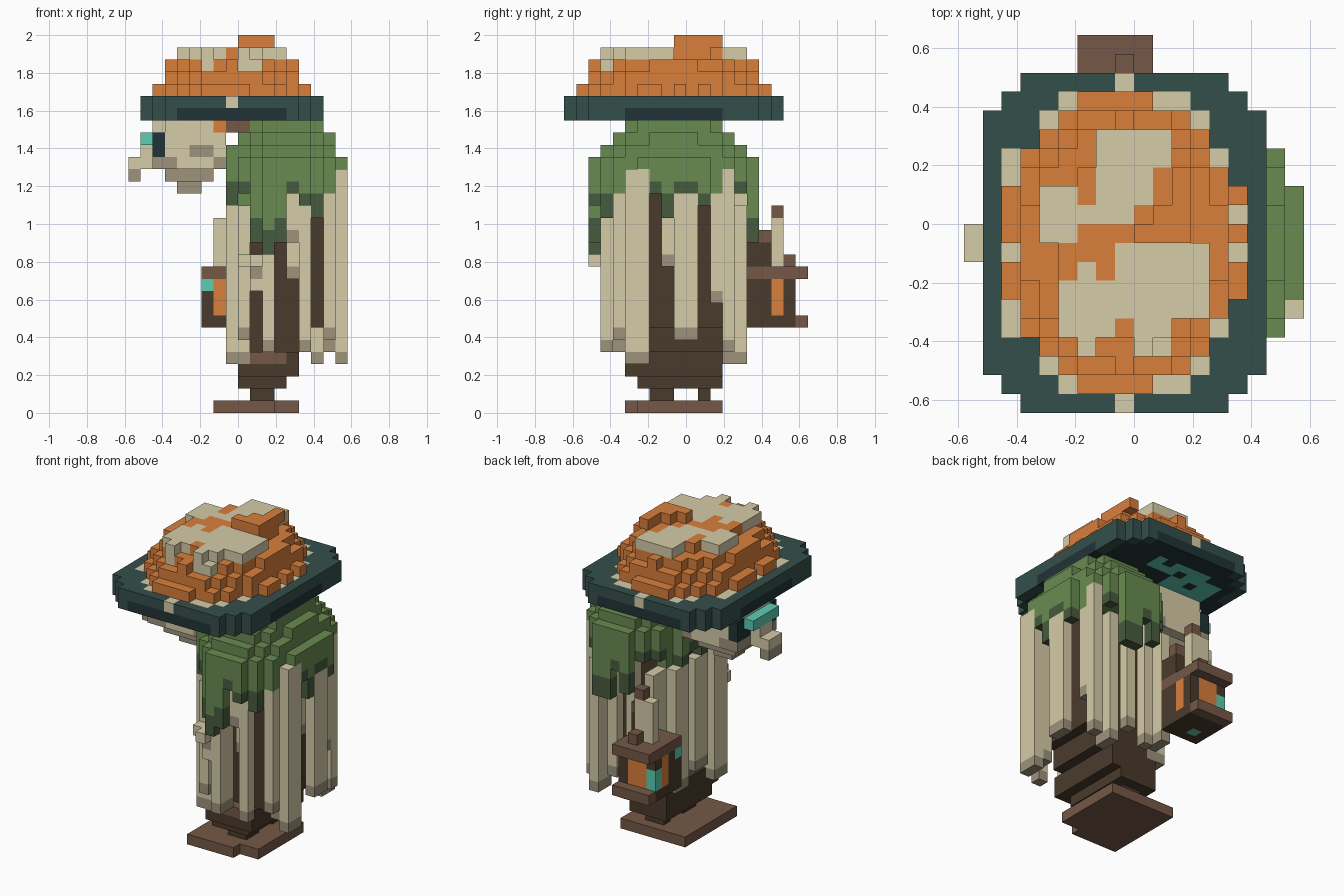
import bpy
import bmesh
from mathutils import Vector

if "Cube" in bpy.data.objects:
    bpy.data.objects.remove(bpy.data.objects["Cube"])

UNIT = 2 / 31
PALETTE = {
    "bone": "d6cca8", "bone_tip": "9d937c", "orange": "da7f3b", "brim_teal": "344f4b",
    "deep_teal": "203436", "glow_teal": "5dcdb3", "plank_brown": "755847",
    "bark": "4a3a2b", "moss": "698b51", "dark_moss": "465b3e",
}


def linear(c):
    return c / 12.92 if c <= 0.04045 else ((c + 0.055) / 1.055) ** 2.4


def make_material(name, code):
    rgb = [linear(int(code[i:i + 2], 16) / 255) for i in (0, 2, 4)]
    m = bpy.data.materials.new(name)
    m.use_nodes = True
    m.diffuse_color = (*rgb, 1)
    m.node_tree.nodes["Principled BSDF"].inputs["Base Color"].default_value = (*rgb, 1)
    return m


MATS = {n: make_material(n, c) for n, c in PALETTE.items()}


def box(cells, colour, x, y, z):
    """Fill a block of cells; each range is (start, end)."""
    for i in range(*x):
        for j in range(*y):
            for k in range(*z):
                cells[i, j, k] = colour


def oval(cx, cy, rx, ry):
    """Cells of one layer whose centres lie in an ellipse."""
    return [(i, j) for i in range(-12, 12) for j in range(-12, 12)
            if ((i + .5 - cx) / rx) ** 2 + ((j + .5 - cy) / ry) ** 2 <= 1]


def build(name, cells):
    """Skin the cells with the faces that have no neighbour."""
    bm = bmesh.new()
    verts = {}
    used = sorted(set(cells.values()))
    for cell, colour in cells.items():
        for axis in range(3):
            for side in (0, 1):
                near = list(cell)
                near[axis] += 2 * side - 1
                if tuple(near) in cells:
                    continue
                ring = []
                for u, v in ((0, 0), (1, 0), (1, 1), (0, 1)):
                    p = list(cell)
                    p[axis] += side
                    p[(axis + 1) % 3] += u
                    p[(axis + 2) % 3] += v
                    p = tuple(p)
                    if p not in verts:
                        verts[p] = bm.verts.new(Vector(p) * UNIT)
                    ring.append(verts[p])
                face = bm.faces.new(ring if side else ring[::-1])
                face.material_index = used.index(colour)
    mesh = bpy.data.meshes.new(name)
    bm.to_mesh(mesh)
    bm.free()
    for colour in used:
        mesh.materials.append(MATS[colour])
    bpy.context.collection.objects.link(bpy.data.objects.new(name, mesh))


# Hat brim: two octagonal layers, dark below with glowing patches
brim = {}
for i in range(-8, 7):
    for j in range(-10, 8):
        dx, dy = abs(i + 1), abs(j + 1.5)
        if dx + dy > 14:
            continue
        inner = dx < 7 and dy < 8 and dx + dy < 13
        brim[i, j, 25] = "brim_teal"
        brim[i, j, 24] = "deep_teal" if inner or (dx < 5 and dy > 8) or (dy < 4 and dx > 6) else "brim_teal"
box(brim, "glow_teal", (-6, -1), (2, 5), (24, 25))
box(brim, "glow_teal", (-4, 2), (4, 6), (24, 25))
for i, j in ((-4, 3), (-2, 4), (0, 5)):
    brim[i, j, 24] = "deep_teal"
SPOTS = ((-1, 7), (-1, -10), (-4, 6), (1, 6), (2, 6), (-5, 5), (3, 5), (-7, 2), (-7, 3), (4, 3), (5, 0),
         (5, -2), (-7, -2), (-7, -5), (-7, -6), (4, -6), (-5, -8), (3, -8), (-4, -9), (1, -9), (2, -9))
for i, j in SPOTS:
    brim[i, j, 25] = "bone"
build("hat_brim", brim)

# Hat crown: shrinking ovals, pale patches and a raised knob
crown = {}
for k, rx, ry in ((26, 6.5, 8), (27, 6, 7.3), (28, 5.2, 6.6), (29, 3.6, 5)):
    for i, j in oval(-.5, -1, rx, ry):
        if (i, j) not in SPOTS:
            crown[i, j, k] = "orange"
for x, y in (((-2, 2), (3, 5)), ((-2, 1), (1, 3)), ((-5, -3), (-1, 2)), ((-3, 0), (0, 1)),
             ((-1, 4), (-3, -1)), ((-4, 4), (-5, -3)), ((-3, -2), (-3, -2)), ((-4, -1), (-6, -5)),
             ((0, 2), (-6, -5)), ((-3, -2), (-7, -6)), ((0, 1), (-7, -6))):
    box(crown, "bone", x, y, (29, 30))
for x in ((0, 2), (-3, -2)):
    box(crown, "bone", x, (-7, -6), (28, 29))
for x, y in (((0, 1), (-1, 0)), ((1, 3), (-1, 1)), ((2, 3), (1, 3))):
    box(crown, "orange", x, y, (30, 31))
build("hat_crown", crown)

# Hanging strands: pale columns with grey tips
strands = {}
for x, y, low, top in (
        ((-1, 1), (-5, -3), 4, 17), ((-1, 0), (-2, 0), 6, 17), ((-1, 1), (1, 3), 5, 17),
        ((2, 3), (-7, -5), 5, 14), ((0, 1), (-6, -5), 6, 17), ((3, 5), (-7, -6), 14, 18),
        ((5, 6), (-7, -6), 5, 19), ((4, 5), (-6, -5), 11, 18),
        ((7, 8), (-6, -5), 6, 18), ((7, 8), (-5, -3), 5, 17), ((8, 9), (-5, -3), 4, 20),
        ((7, 8), (-2, -1), 12, 17), ((8, 9), (-1, 1), 6, 18), ((7, 8), (2, 3), 9, 18),
        ((7, 8), (3, 4), 5, 20), ((6, 7), (3, 5), 4, 17), ((4, 5), (4, 5), 6, 18),
        ((2, 3), (4, 5), 5, 18), ((0, 1), (3, 5), 6, 17)):
    box(strands, "bone", x, y, (low, top))
    box(strands, "bone_tip", x, y, (low, low + 1))
box(strands, "bone", (1, 2), (-8, -7), (12, 13))
box(strands, "bone_tip", (1, 2), (-7, -6), (11, 12))
box(strands, "bone", (0, 2), (-7, -6), (12, 13))
box(strands, "bone", (1, 2), (-7, -6), (10, 11))
build("hanging_strands", strands)

# Mossy back: dome with a ragged, darker fringe that parts around the strands
moss = {}
for k, rx, ry in ((23, 3.2, 4.1), (22, 4, 5), (21, 4.4, 6.1), (20, 5.1, 7.1), (19, 5.1, 7.1), (18, 5.1, 7.1)):
    for i, j in oval(4, -1, rx, ry):
        moss[i, j, k] = "moss"
box(moss, "moss", (-1, 1), (-5, -1), (18, 22))
core = set(oval(4, -1, 4.1, 6.1))
for i, j in oval(4, -1, 5.1, 7.1):
    low = 18 - (i * 7 + j * 5) % 3 % 2
    if (i, j) not in core:
        box(moss, "moss", (i, i + 1), (j, j + 1), (low, 19))
        moss[i, j, low] = "dark_moss"
for i, j, low in ((1, -7, 14), (2, -8, 13), (3, -8, 14), (6, -7, 16), (7, -6, 16), (8, -2, 16),
                  (7, 2, 16), (5, 5, 14), (4, 5, 14), (2, 5, 15), (0, 2, 15), (-1, -5, 17)):
    box(moss, "moss", (i, i + 1), (j, j + 1), (low, 19))
    box(moss, "dark_moss", (i, i + 1), (j, j + 1), (low, low + 2))
build("moss_back", {c: m for c, m in moss.items() if c not in strands})

# Trunk, roots and feet
trunk = {}
box(trunk, "bark", (1, 7), (-4, 3), (7, 19))
box(trunk, "bark", (1, 6), (-4, 3), (5, 7))
box(trunk, "bark", (0, 5), (-5, 3), (3, 5))
box(trunk, "bark", (0, 4), (-4, 3), (2, 3))
box(trunk, "plank_brown", (0, 4), (-5, -4), (4, 5))
for y in ((-3, -1), (1, 2)):
    box(trunk, "bark", (1, 3), y, (1, 2))
build("trunk", trunk)

base = {}
box(base, "plank_brown", (-2, 5), (-4, 3), (0, 1))
box(base, "plank_brown", (-2, 3), (-5, -4), (0, 1))
build("base_plate", base)

# Head under the brim, facing -x
head = {}
box(head, "bone", (-6, -1), (-4, 2), (20, 24))
box(head, "bone", (-7, -6), (-3, 1), (20, 24))
for x in ((-7, -5), (-2, -1)):
    box(head, "bone_tip", x, (-4, 2), (20, 21))
box(head, "bone_tip", (-6, -2), (-3, 1), (19, 20))
box(head, "bone_tip", (-5, -3), (-2, 0), (18, 19))
box(head, "bone_tip", (-4, -2), (-4, -3), (21, 22))
box(head, "deep_teal", (-7, -6), (-4, 2), (21, 23))
box(head, "glow_teal", (-8, -7), (-3, 1), (22, 23))
box(head, "bone", (-8, -7), (-2, 0), (20, 22))
box(head, "bone", (-9, -8), (-2, 0), (20, 21))
box(head, "bone_tip", (-9, -8), (-2, 0), (19, 20))
box(head, "orange", (-2, -1), (-4, -3), (23, 24))
box(head, "plank_brown", (-1, 2), (-4, 2), (23, 24))
build("head", head)

# Lantern hung from a branch
lantern = {}
box(lantern, "plank_brown", (-3, 1), (6, 10), (11, 12))
box(lantern, "plank_brown", (-3, 1), (6, 10), (7, 8))
box(lantern, "bark", (-3, 1), (5, 9), (7, 11))
box(lantern, "plank_brown", (-3, 1), (5, 6), (11, 12))
box(lantern, "orange", (-3, 1), (7, 8), (8, 11))
box(lantern, "orange", (-2, 0), (5, 9), (8, 11))
box(lantern, "glow_teal", (-3, -2), (5, 6), (10, 11))
box(lantern, "glow_teal", (-3, -2), (8, 9), (8, 10))
box(lantern, "glow_teal", (-2, -1), (6, 7), (7, 8))
build("lantern", lantern)

hanger = {}
box(hanger, "bone", (-2, 0), (7, 8), (12, 16))
box(hanger, "plank_brown", (-1, 0), (7, 8), (16, 17))
box(hanger, "bark", (0, 1), (4, 7), (12, 14))
box(hanger, "plank_brown", (0, 1), (6, 7), (14, 15))
box(hanger, "plank_brown", (-1, 0), (8, 9), (12, 13))
build("lantern_hanger", hanger)
